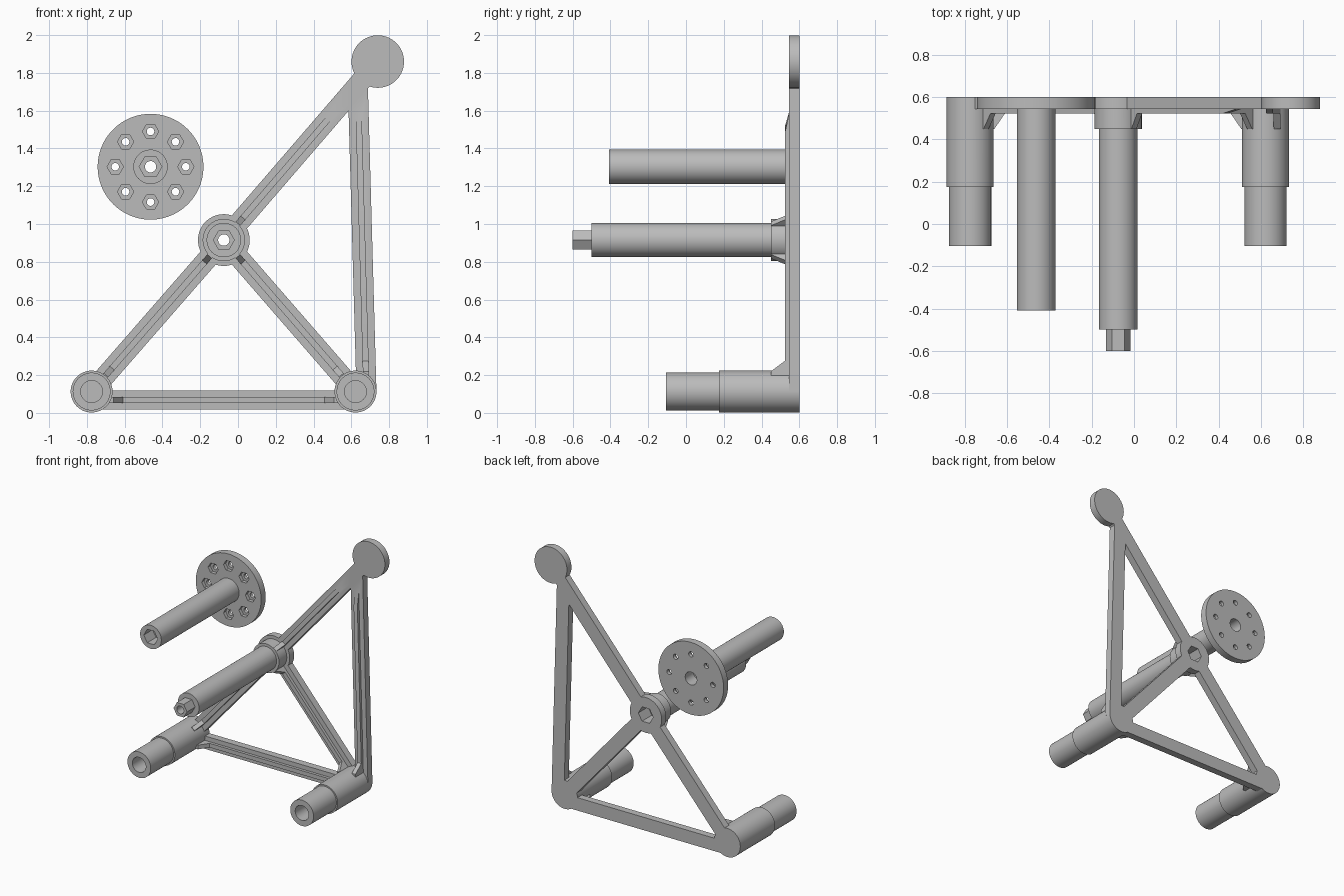
import bpy
import math
from mathutils import Vector

cube = bpy.data.objects.get("Cube")
if cube:
    bpy.data.objects.remove(cube, do_unlink=True)

grey = bpy.data.materials.new("plain grey")
grey.use_nodes = True
COLOUR = (0.5, 0.5, 0.5, 1)
grey.diffuse_color = COLOUR
grey.node_tree.nodes["Principled BSDF"].inputs["Base Color"].default_value = COLOUR

BACK, PLATE, RIB, COLLAR = 0.6, 0.545, 0.523, 0.45   # depth levels along y


def prism(name, outline, offset):
    """Extrude a closed 3D outline by an offset vector."""
    n = len(outline)
    verts = [Vector(p) for p in outline]
    verts += [p + Vector(offset) for p in verts]
    faces = [tuple(range(n)), tuple(range(n, 2 * n))]
    faces += [(i, (i + 1) % n, n + (i + 1) % n, n + i) for i in range(n)]
    mesh = bpy.data.meshes.new(name)
    mesh.from_pydata(verts, [], faces)
    obj = bpy.data.objects.new(name, mesh)
    bpy.context.collection.objects.link(obj)
    bpy.context.view_layer.objects.active = obj
    bpy.ops.object.select_all(action='DESELECT')
    obj.select_set(True)
    bpy.ops.object.mode_set(mode='EDIT')
    bpy.ops.mesh.select_all(action='SELECT')
    bpy.ops.mesh.normals_make_consistent(inside=False)
    bpy.ops.object.mode_set(mode='OBJECT')
    mesh.materials.append(grey)
    return obj


def rod(name, centre, radius, y0, y1, sides=64):
    """Round or hexagonal bar along y, with a corner on the x axis."""
    ring = [(centre[0] + radius * math.cos(math.tau * i / sides), y0,
             centre[1] + radius * math.sin(math.tau * i / sides)) for i in range(sides)]
    return prism(name, ring, (0, y1 - y0, 0))


def axes(p, q):
    a, b = Vector((p[0], 0, p[1])), Vector((q[0], 0, q[1]))
    along = (b - a).normalized()
    return a, along, Vector((-along.z, 0, along.x)), (b - a).length


def beam(name, p, q, width=0.106):
    """Flat bar of the frame between two points."""
    a, along, side, length = axes(p, q)
    a = a + Vector((0, PLATE, 0))
    h = side * width / 2
    return prism(name, [a - h, a + h, a + along * length + h, a + along * length - h],
                 (0, BACK - PLATE, 0))


def rib(name, p, q, start, end, gusset_end=True, width=0.032):
    """Stiffening rib; start and end are (inner, outer) gusset distances."""
    a, along, side, length = axes(p, q)
    mid = PLATE + 0.02
    profile = [(start[0] - 0.04, mid), (start[0] - 0.04, COLLAR),
               (start[0], COLLAR), (start[1], RIB)]
    if gusset_end:
        profile += [(length - end[1], RIB), (length - end[0], COLLAR),
                    (length - end[0] + 0.04, COLLAR), (length - end[0] + 0.04, mid)]
    else:
        profile += [(length - end[1], RIB), (length - end[0], PLATE), (length - end[0], mid)]
    outline = [a + along * s + Vector((0, y, 0)) - side * width / 2 for s, y in profile]
    return prism(name, outline, side * width)


def combine(base, others, operation):
    """Apply exact booleans to the base and drop the operands."""
    for other in others:
        mod = base.modifiers.new("boolean", 'BOOLEAN')
        mod.operation, mod.solver, mod.object = operation, 'EXACT', other
        bpy.context.view_layer.objects.active = base
        bpy.ops.object.modifier_apply(modifier=mod.name)
        bpy.data.objects.remove(other, do_unlink=True)


def finish(obj):
    bpy.ops.object.select_all(action='DESELECT')
    obj.select_set(True)
    bpy.context.view_layer.objects.active = obj
    bpy.ops.object.shade_smooth_by_angle(angle=math.radians(30))


# Layout of the joints, as (x, z)
left_foot, right_foot = (-0.775, 0.113), (0.622, 0.113)
hub, tip = (-0.075, 0.915), (0.74, 1.86)
low_a, low_b = (-0.775, 0.068), (0.622, 0.068)
post_a, post_b = (0.68, 0.115), (0.634, 1.75)
foot_gusset, hub_gusset = (0.115, 0.165), (0.115, 0.155)

# Frame: plates, ribs, hub and feet
frame = rod("support_frame", hub, 0.137, PLATE, BACK)
parts = [
    rod("hub_collar", hub, 0.112, COLLAR, BACK - 0.001),
    rod("hub_tube", hub, 0.091, -0.5, PLATE),
    rod("hex_tip", hub, 0.058, -0.6, -0.45, 6),
    rod("top_disc", tip, 0.139, PLATE, BACK),
    beam("lower_diagonal", left_foot, hub),
    beam("upper_diagonal", hub, tip),
    beam("brace", hub, right_foot),
    beam("base_bar", low_a, low_b, 0.1),
    beam("post", post_a, post_b),
    rib("lower_diagonal_rib", left_foot, hub, foot_gusset, hub_gusset),
    rib("brace_rib", hub, right_foot, hub_gusset, foot_gusset),
    rib("base_rib", low_a, low_b, foot_gusset, foot_gusset),
    rib("upper_diagonal_rib", hub, tip, hub_gusset, (0.37, 0.47), False),
    rib("post_rib", post_a, post_b, (0.105, 0.16), (0.17, 0.27), False),
]
for foot in (left_foot, right_foot):
    parts += [rod("foot_sleeve", foot, 0.111, 0.175, BACK),
              rod("foot_peg", foot, 0.1, -0.105, 0.2)]
combine(frame, parts, 'UNION')

# Bores of the hub and feet
bores = [rod("hub_bore", hub, 0.03, -0.7, 0.7, 32),
         rod("hub_socket", hub, 0.064, 0.48, 0.7, 6)]
bores += [rod("foot_bore", f, 0.058, -0.2, 0.4, 40) for f in (left_foot, right_foot)]
combine(frame, bores, 'DIFFERENCE')
finish(frame)

# Loose flanged spindle with a ring of nut pockets
axis = (-0.463, 1.303)
spindle = rod("flanged_spindle", axis, 0.28, PLATE, BACK, 96)
combine(spindle, [rod("spindle_tube", axis, 0.091, -0.408, PLATE + 0.02)], 'UNION')
cuts = [rod("spindle_bore", axis, 0.03, -0.7, 0.7, 32),
        rod("spindle_socket", axis, 0.06, -0.5, -0.3, 6),
        rod("rear_recess", axis, 0.05, 0.5, 0.7, 32)]
for i in range(8):
    a = math.tau * i / 8
    spot = (axis[0] + 0.187 * math.cos(a), axis[1] + 0.187 * math.sin(a))
    cuts += [rod("bolt_hole", spot, 0.02, 0.5, 0.7, 24),
             rod("nut_pocket", spot, 0.043, 0.5, 0.572, 6)]
combine(spindle, cuts, 'DIFFERENCE')
finish(spindle)
